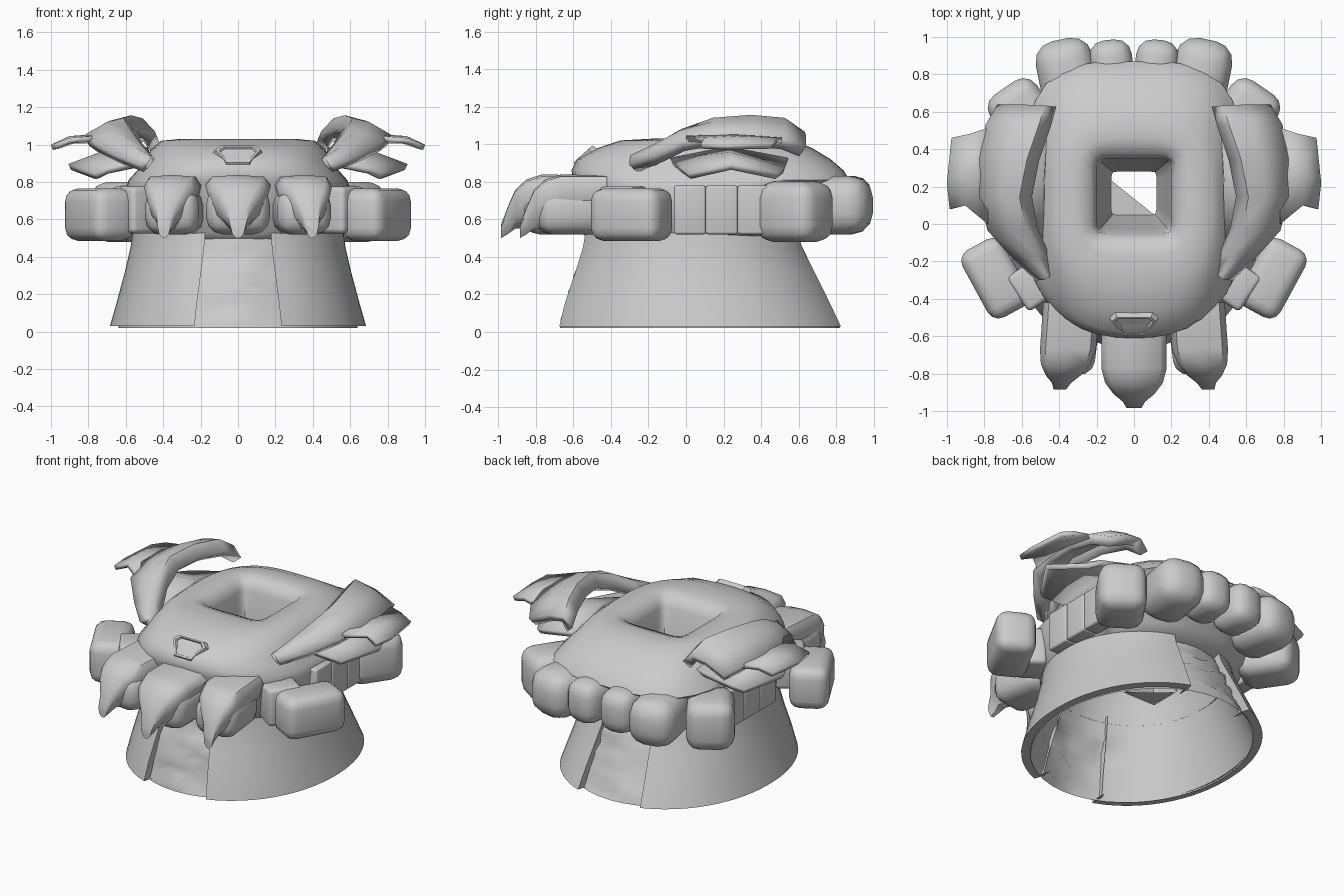
import bpy, bmesh, math, random
from mathutils import Vector

random.seed(4)
cube = bpy.data.objects.get("Cube")
if cube:
    bpy.data.objects.remove(cube, do_unlink=True)

stone = bpy.data.materials.new("grey_stone")
stone.use_nodes = True
GREY = (0.6, 0.6, 0.6, 1)
stone.diffuse_color = GREY
stone.node_tree.nodes["Principled BSDF"].inputs["Base Color"].default_value = GREY


def finish(name, bm, angle=40):
    bmesh.ops.recalc_face_normals(bm, faces=bm.faces)
    mesh = bpy.data.meshes.new(name)
    bm.to_mesh(mesh)
    bm.free()
    mesh.materials.append(stone)
    obj = bpy.data.objects.new(name, mesh)
    bpy.context.collection.objects.link(obj)
    bpy.ops.object.select_all(action='DESELECT')
    obj.select_set(True)
    bpy.context.view_layer.objects.active = obj
    bpy.ops.object.shade_smooth_by_angle(angle=math.radians(angle))
    return obj


def loft(name, rings, ring_closed=True, caps=False, angle=40):
    """Skin a list of point rings of equal length."""
    bm = bmesh.new()
    rows = [[bm.verts.new(p) for p in ring] for ring in rings]
    n = len(rows[0])
    for a, b in zip(rows, rows[1:]):
        for i in range(n if ring_closed else n - 1):
            j = (i + 1) % n
            bm.faces.new((a[i], a[j], b[j], b[i]))
    if caps:
        bm.faces.new(rows[0])
        bm.faces.new(rows[-1])
    return finish(name, bm, angle)


def oval(rx, y0, y1, z, power=2.0, back=None, start=0.0, end=math.tau, count=48):
    """Rounded ring spanning y0..y1; a high power (or back power) squares it."""
    cy, ry = (y0 + y1) / 2, (y1 - y0) / 2
    pts = []
    full = end - start > 6.28
    for i in range(count):
        t = start + (end - start) * i / (count if full else count - 1)
        c, s = math.cos(t), math.sin(t)
        p = back if back and s > 0 else power
        r = (abs(c / rx) ** p + abs(s / ry) ** p) ** (-1 / p)
        pts.append((r * c, cy + r * s, z))
    return pts


def block(name, center, size, turn=0.0, rounding=0.3):
    """Rounded stone block."""
    bm = bmesh.new()
    bmesh.ops.create_cube(bm, size=1)
    for v in bm.verts:
        v.co = Vector((v.co.x * size[0], v.co.y * size[1], v.co.z * size[2]))
    bmesh.ops.bevel(bm, geom=bm.edges[:], offset=min(size) * rounding,
                    segments=3, profile=0.5, affect='EDGES')
    obj = finish(name, bm, 60)
    obj.location = center
    obj.rotation_euler.z = turn
    return obj


def solidify(obj, thickness):
    mod = obj.modifiers.new("thickness", 'SOLIDIFY')
    mod.thickness = thickness
    mod.offset = 0


# Domed shell with a deep square pit through the middle
shell = [(0.52, -0.51, 0.57, 0.49, 2.1), (0.57, -0.56, 0.70, 0.53, 2.3),
         (0.60, -0.58, 0.80, 0.76, 2.6), (0.585, -0.60, 0.87, 0.81, 2.7, 3.5),
         (0.54, -0.61, 0.84, 0.86, 2.6, 3.8), (0.50, -0.58, 0.77, 0.92, 2.5, 3.6),
         (0.46, -0.47, 0.67, 0.98, 2.6, 3.2), (0.41, -0.35, 0.57, 1.02, 2.8),
         (0.31, -0.17, 0.46, 1.03, 3.5), (0.23, -0.09, 0.38, 1.01, 8),
         (0.20, -0.05, 0.35, 0.95, 16), (0.185, -0.02, 0.33, 0.70, 16),
         (0.12, 0.05, 0.28, 0.36, 16)]
loft("shell", [oval(*s) for s in shell], angle=50)

# Corner ledge at the bottom of the pit
bm = bmesh.new()
bm.faces.new([bm.verts.new(p) for p in
              ((-0.13, 0.04, 0.37), (0.12, 0.04, 0.37), (-0.13, 0.24, 0.37))])
finish("pit_ledge", bm)

# Skirt: two flared flaps whose edges turn in to a rough lining
skirt = [(0.63, -0.66, 0.81, 0.03), (0.685, -0.715, 0.865, 0.03),
         (0.648, -0.68, 0.80, 0.16), (0.605, -0.62, 0.715, 0.32),
         (0.575, -0.575, 0.645, 0.45), (0.565, -0.56, 0.62, 0.53)]
for side, mid in (("left", 0.0), ("right", math.pi)):
    rows = []
    for s in skirt:
        ring = oval(*s, 2.1, None, mid - 1.27, mid + 1.27, 28)
        ends = [(x, 0.08 + (y - 0.08) * 0.88, z) for x, y, z in (ring[0], ring[-1])]
        rows.append([ends[0]] + ring + [ends[1]])
    loft(side + "_skirt_flap", rows, ring_closed=False)

# Lining rises into a hollow vault around the pit
lining = []
for k in range(11):
    u = k / 10
    ring = oval(0.64 - 0.11 * u, -0.67 + 0.15 * u, 0.82 - 0.24 * u, 0.02 + 0.48 * u)
    if 0 < k < 10:
        ring = [(x, y + (random.uniform(-0.02, 0.02) if abs(x) < 0.25 else 0),
                 z + (random.uniform(-0.012, 0.012) if abs(x) < 0.25 else 0))
                for x, y, z in ring]
    lining.append(ring)
for vault in ((0.50, -0.49, 0.58, 0.60), (0.47, -0.46, 0.58, 0.72),
              (0.41, -0.38, 0.54, 0.83), (0.32, -0.24, 0.46, 0.91),
              (0.215, -0.06, 0.36, 0.94, 16)):
    lining.append(oval(*vault))
loft("skirt_lining", lining, angle=60)

# Stones along the back and sides
for s, side in ((1, "left"), (-1, "right")):
    block(side + "_back_inner_stone", (s * 0.12, 0.84, 0.69), (0.23, 0.29, 0.28), -s * 0.1, 0.38)
    block(side + "_back_outer_stone", (s * 0.355, 0.79, 0.675), (0.31, 0.40, 0.31), -s * 0.2, 0.36)
    block(side + "_corner_stone", (s * 0.59, 0.58, 0.64), (0.30, 0.36, 0.32), -s * 0.6, 0.28)
    block(side + "_front_stone", (s * 0.74, -0.29, 0.625), (0.25, 0.41, 0.28), -s * 0.5, 0.27)
    block(side + "_front_link", (s * 0.55, -0.33, 0.65), (0.18, 0.22, 0.25), -s * 0.6, 0.15)
    for k in range(3):
        block(f"{side}_belt_stone_{k + 1}", (s * 0.58, 0.02 + 0.17 * k, 0.65),
              (0.11, 0.17, 0.26), 0, 0.12)


# Front claws: broad flat-topped hoods that curl down to a small point
def claw(name, x, y, width, lean):
    stations = [(0.0, 1.0, 0.83, 0.62), (0.25, 1.0, 0.83, 0.57),
                (0.33, 0.88, 0.805, 0.55), (0.39, 0.62, 0.75, 0.55),
                (0.43, 0.34, 0.66, 0.52), (0.465, 0.22, 0.57, 0.50)]
    rings = []
    for d, w, top, low in stations:
        h, cx = width * w, x + lean * (d / 0.46) ** 2
        rings.append([(cx + h * a, y - d, low + (top - low) * b) for a, b in
                      ((-0.8, 0.99), (0, 1.03), (0.8, 0.99), (1, 0.8),
                       (0.78, 0.3), (0.3, 0), (-0.3, 0), (-0.78, 0.3), (-1, 0.8))])
    loft(name, rings, caps=True, angle=50)


claw("middle_claw", 0, -0.52, 0.175, 0)
block("middle_claw_stone", (0, -0.69, 0.645), (0.34, 0.36, 0.25), 0, 0.35)
for s, side in ((1, "left"), (-1, "right")):
    claw(side + "_claw", s * 0.335, -0.42, 0.15, s * 0.06)
    block(side + "_claw_stone", (s * 0.34, -0.61, 0.64), (0.29, 0.38, 0.24), s * 0.12, 0.35)

# Side wings: an arched band, an outer tip plate and a lower flap
wing = [(-0.28, 0.43, 0.90, 0.51, 0.87), (-0.16, 0.48, 0.96, 0.64, 0.92),
        (-0.02, 0.54, 1.04, 0.77, 0.99), (0.15, 0.57, 1.10, 0.81, 1.02),
        (0.35, 0.53, 1.115, 0.81, 1.02), (0.52, 0.47, 1.10, 0.78, 1.00),
        (0.62, 0.44, 1.03, 0.72, 0.96)]
for s, side in ((1, "left"), (-1, "right")):
    rows = []
    for y, xi, zi, xo, zo in wing:
        mid = (s * (xi * 0.5 + xo * 0.5), y, (zi + zo) / 2 + 0.03)
        rows.append([(s * xi, y, zi - 0.05), (s * (xi + 0.05), y, zi + 0.01),
                     mid, (s * xo, y, zo)])
    solidify(loft(side + "_wing", rows, ring_closed=False, angle=60), 0.065)

    tip = [[(s * 0.78, 0.0, 1.03), (s * 0.90, 0.10, 1.02), (s * 0.98, 0.08, 0.99)],
           [(s * 0.78, 0.25, 1.04), (s * 0.90, 0.28, 1.03), (s * 0.995, 0.22, 0.985)],
           [(s * 0.76, 0.52, 1.02), (s * 0.88, 0.48, 1.02), (s * 0.97, 0.46, 0.99)]]
    solidify(loft(side + "_wing_tip", tip, ring_closed=False), 0.03)

    flap = [[(s * 0.48, -0.08, 0.91), (s * 0.70, -0.02, 0.86), (s * 0.76, 0.02, 0.83)],
            [(s * 0.48, 0.22, 0.97), (s * 0.74, 0.24, 0.94), (s * 0.90, 0.24, 0.88)],
            [(s * 0.46, 0.54, 0.91), (s * 0.70, 0.52, 0.86), (s * 0.77, 0.48, 0.83)]]
    solidify(loft(side + "_lower_flap", flap, ring_closed=False), 0.035)

# Badge plate on the brow
outline = [(-0.12, 0.02), (-0.09, 0.04), (0.09, 0.04), (0.12, 0.02), (0.06, -0.05), (-0.06, -0.05)]
badge = []
for scale, lift in ((1.15, -0.03), (1.0, 0.012), (0.85, 0.012), (0.78, 0.0)):
    badge.append([(x * scale, -0.535 + 1.1 * z * scale - lift * 0.7,
                   0.945 + z * scale + lift * 0.7) for x, z in outline])
loft("brow_badge", badge, caps=True, angle=30)
